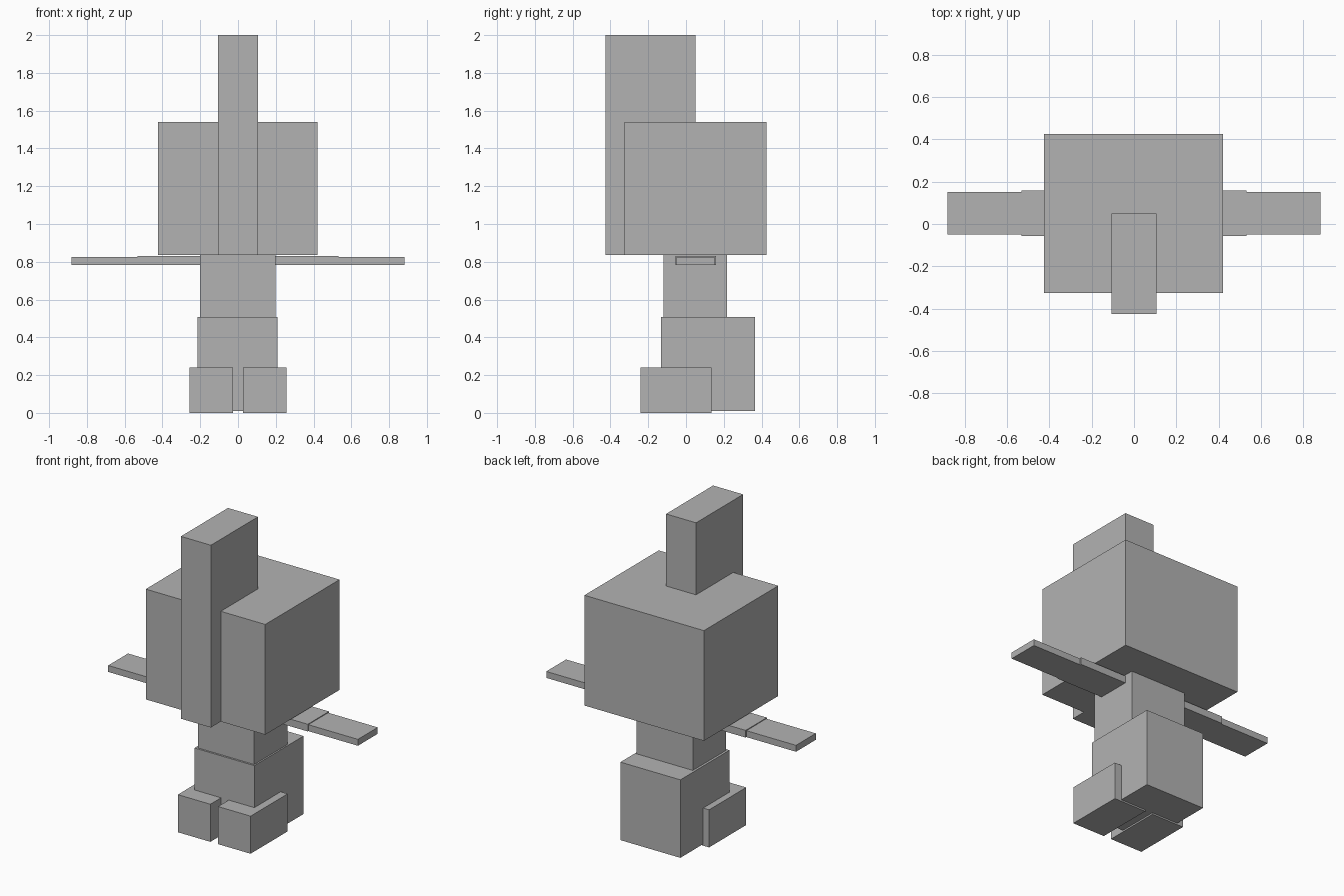
import bpy
import bmesh
from mathutils import Vector

cube = bpy.data.objects.get("Cube")
if cube:
    bpy.data.objects.remove(cube, do_unlink=True)

# Single plain grey
grey = bpy.data.materials.new("plain grey")
grey.use_nodes = True
colour = (0.45, 0.45, 0.45, 1)
grey.diffuse_color = colour
grey.node_tree.nodes["Principled BSDF"].inputs["Base Color"].default_value = colour


def box(name, x, y, z):
    """Flat-faced block spanning the given (min, max) ranges."""
    lo, hi = (Vector(corner) for corner in zip(x, y, z))
    bm = bmesh.new()
    bmesh.ops.create_cube(bm, size=1)
    bmesh.ops.scale(bm, vec=hi - lo, verts=bm.verts)
    bmesh.ops.translate(bm, vec=(lo + hi) / 2, verts=bm.verts)
    mesh = bpy.data.meshes.new(name)
    bm.to_mesh(mesh)
    bm.free()
    mesh.materials.append(grey)
    obj = bpy.data.objects.new(name, mesh)
    bpy.context.collection.objects.link(obj)
    return obj


def pair(name, x, y, z):
    """A block on the left and its mirror image on the right."""
    box("left_" + name, x, y, z)
    box("right_" + name, (-x[1], -x[0]), y, z)


# Head and the tall crest running down the face
box("head", (-0.424, 0.42), (-0.325, 0.425), (0.836, 1.54))
box("crest", (-0.106, 0.106), (-0.425, 0.05), (0.836, 2.0))

# Body
box("torso", (-0.2, 0.198), (-0.12, 0.217), (0.5, 0.836))
box("hips", (-0.215, 0.208), (-0.132, 0.364), (0.01, 0.508))

# Thin outstretched arms
pair("upper_arm", (0.185, 0.532), (-0.056, 0.158), (0.784, 0.83))
pair("forearm", (0.52, 0.882), (-0.05, 0.15), (0.784, 0.825))

# Feet
pair("foot", (0.027, 0.257), (-0.24, 0.134), (0.0, 0.24))
